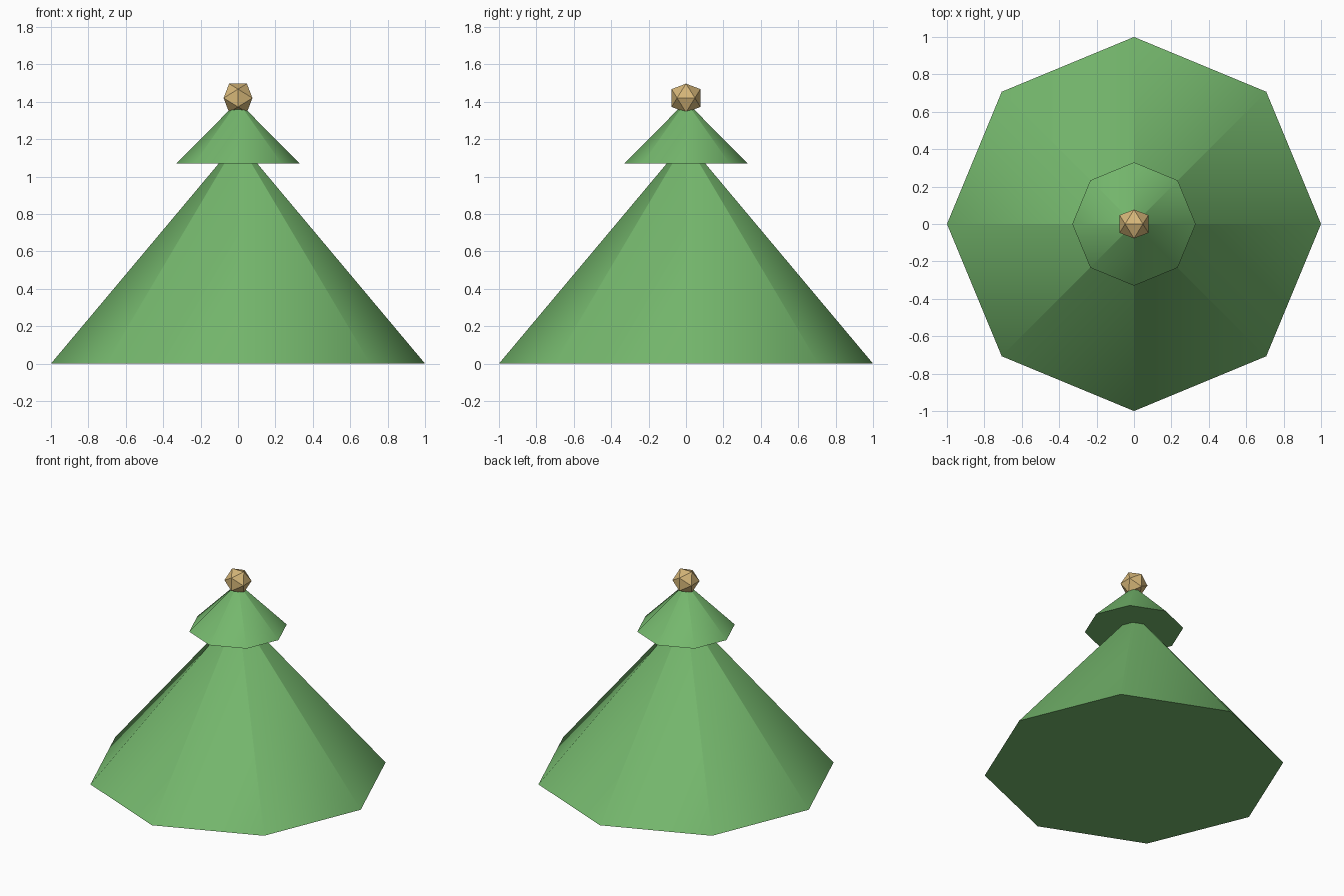
import bpy, bmesh, math

default = bpy.data.objects.get("Cube")
if default:
    bpy.data.objects.remove(default, do_unlink=True)


def make_material(name, rgb):
    mat = bpy.data.materials.new(name)
    mat.use_nodes = True
    color = (*rgb, 1.0)
    mat.diffuse_color = color
    mat.node_tree.nodes["Principled BSDF"].inputs["Base Color"].default_value = color
    return mat


def add_object(name, bm, mat):
    bmesh.ops.recalc_face_normals(bm, faces=bm.faces)
    mesh = bpy.data.meshes.new(name)
    bm.to_mesh(mesh)
    bm.free()
    mesh.materials.append(mat)
    obj = bpy.data.objects.new(name, mesh)
    bpy.context.collection.objects.link(obj)
    return obj


def add_tier(name, radius, base, tip, mat):
    """Eight-sided closed cone with softly shaded sides and a flat base."""
    bm = bmesh.new()
    bmesh.ops.create_cone(bm, cap_ends=True, segments=8, radius1=radius,
                          radius2=0.002, depth=tip - base)
    bmesh.ops.translate(bm, verts=bm.verts, vec=(0, 0, (base + tip) / 2))
    obj = add_object(name, bm, mat)
    bpy.ops.object.select_all(action="DESELECT")
    obj.select_set(True)
    bpy.context.view_layer.objects.active = obj
    bpy.ops.object.shade_smooth_by_angle(angle=math.radians(42))


green = make_material("leaf green", (0.178, 0.479, 0.153))
gold = make_material("pale gold", (0.67, 0.47, 0.19))

# Tree tiers
add_tier("lower_tier", 1.0, 0.0, 1.19, green)
add_tier("upper_tier", 0.33, 1.07, 1.40, green)

# Faceted ball on top: an icosahedron from three crossed golden rectangles
long, short, height = 0.077, 0.0476, 1.42
bm = bmesh.new()
for a in (-long, long):
    for b in (-short, short):
        for point in ((b, 0, a), (0, a, b), (a, b, 0)):
            bm.verts.new((point[0], point[1], point[2] + height))
bmesh.ops.convex_hull(bm, input=bm.verts)
add_object("top_ornament", bm, gold)
